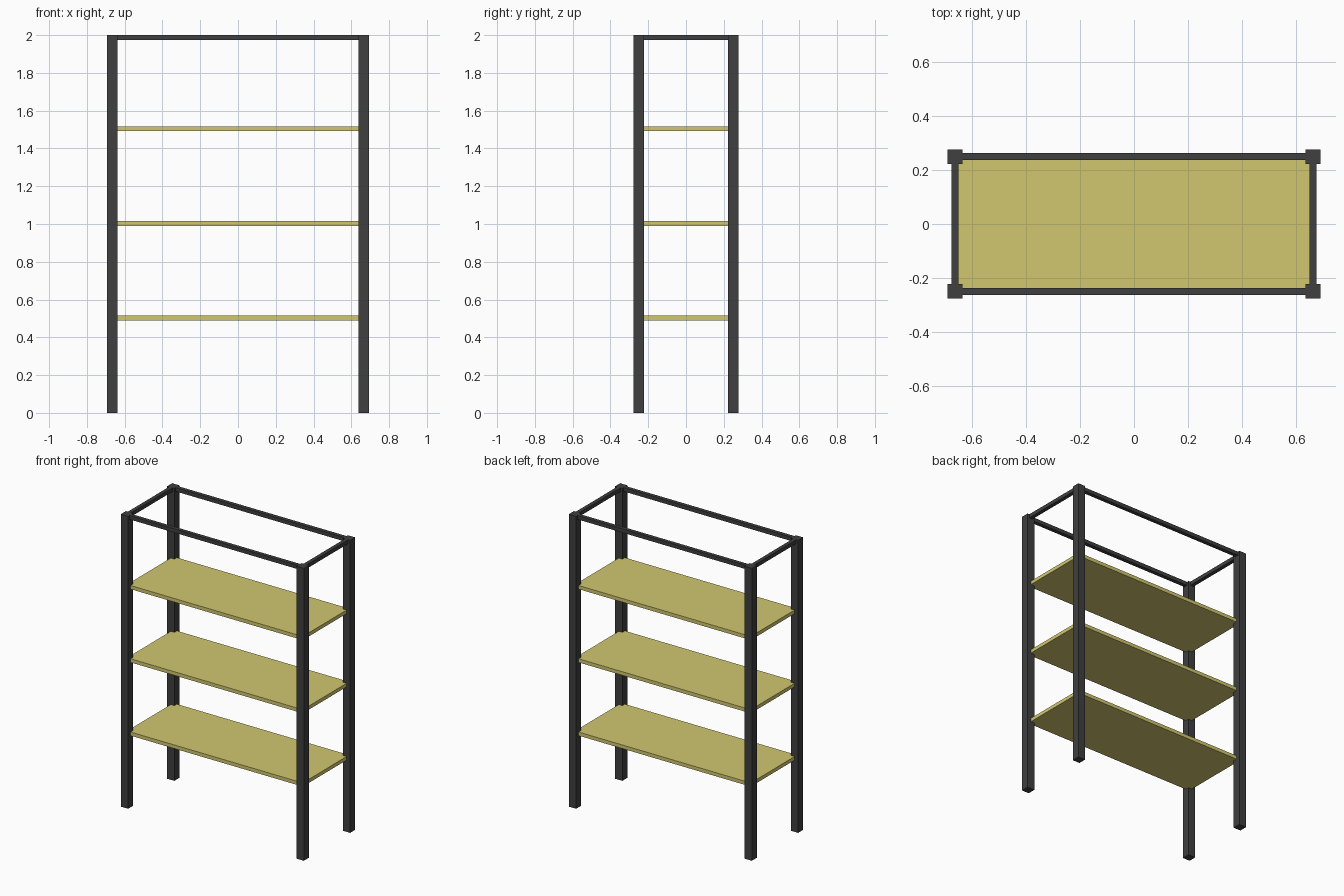
import bpy

if "Cube" in bpy.data.objects:
    bpy.data.objects.remove(bpy.data.objects["Cube"])

PX, PY = 0.665, 0.25      # post centre lines
POST, RAIL, SHELF = 0.055, 0.026, 0.025
HEIGHT = 2.0


def material(name, color):
    mat = bpy.data.materials.new(name)
    mat.diffuse_color = color
    mat.use_nodes = True
    mat.node_tree.nodes["Principled BSDF"].inputs["Base Color"].default_value = mat.diffuse_color
    return mat


metal = material("dark_metal", (0.05, 0.05, 0.052, 1))
wood = material("pale_wood", (0.64, 0.57, 0.16, 1))


def box(name, center, size, mat):
    bpy.ops.mesh.primitive_cube_add(size=1, location=center)
    obj = bpy.context.object
    obj.name = name
    obj.scale = size
    bpy.ops.object.transform_apply(location=False, rotation=False, scale=True)
    obj.data.materials.append(mat)
    return obj


# Four corner posts
for sx, side in ((-1, "left"), (1, "right")):
    for sy, end in ((-1, "front"), (1, "back")):
        box(f"{end}_{side}_post", (sx * PX, sy * PY, HEIGHT / 2),
            (POST, POST, HEIGHT), metal)

# Top rails fitted between the posts
rail_z = HEIGHT - RAIL / 2
for sy, end in ((-1, "front"), (1, "back")):
    box(f"{end}_top_rail", (0, sy * PY, rail_z), (2 * PX - POST, RAIL, RAIL), metal)
for sx, side in ((-1, "left"), (1, "right")):
    box(f"{side}_top_rail", (sx * PX, 0, rail_z), (RAIL, 2 * PY - POST, RAIL), metal)

# Shelves, with corners let into the posts
for name, z in (("lower", 0.502), ("middle", 1.003), ("upper", 1.504)):
    box(f"{name}_shelf", (0, 0, z), (2 * PX, 2 * PY, SHELF), wood)
